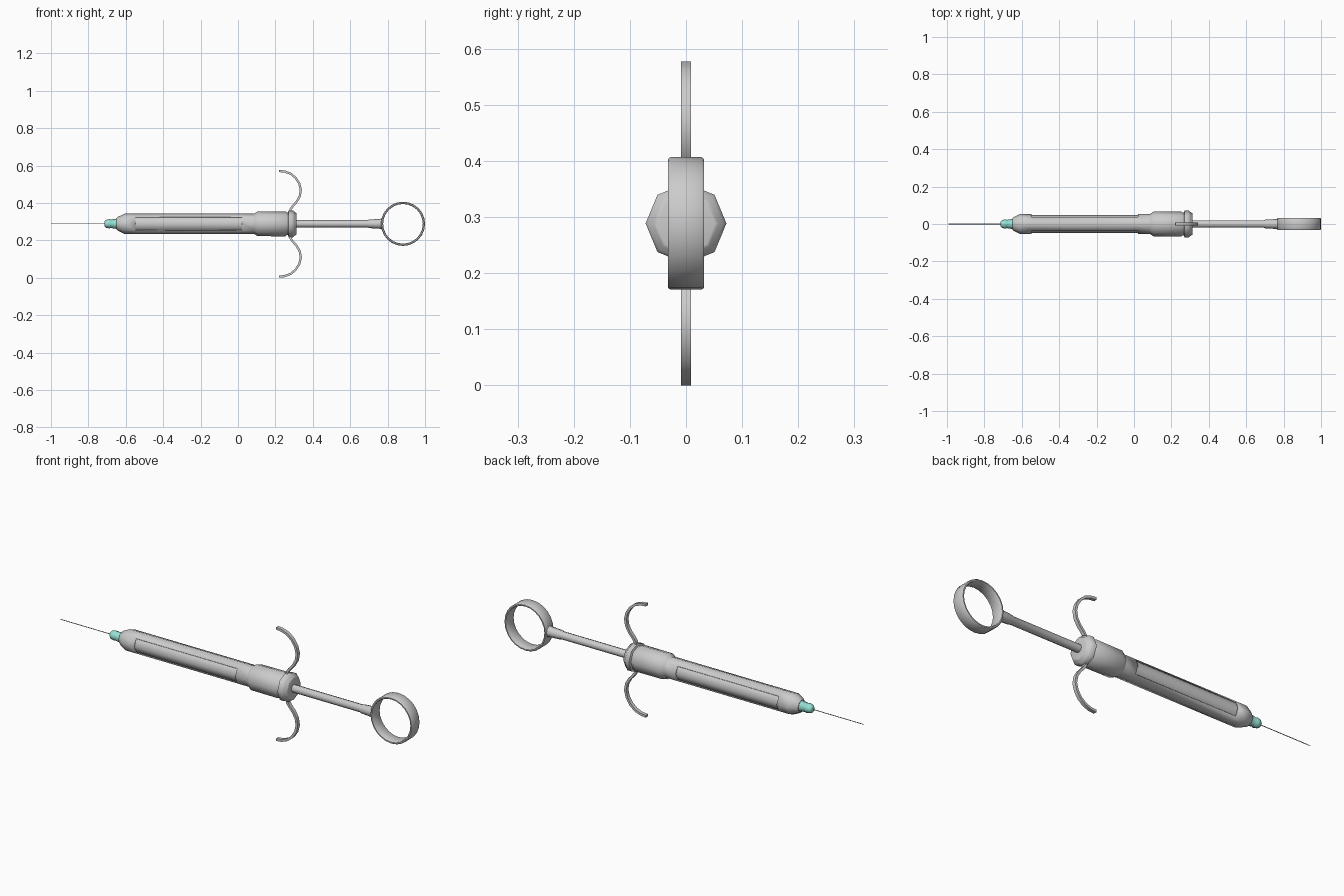
import bpy, bmesh, math
from mathutils import Vector

if "Cube" in bpy.data.objects:
    bpy.data.objects.remove(bpy.data.objects["Cube"])

CZ = 0.2885  # height of the long axis


def finish(name, bm, angle=50, mat=None):
    bmesh.ops.recalc_face_normals(bm, faces=bm.faces)
    me = bpy.data.meshes.new(name)
    bm.to_mesh(me)
    bm.free()
    ob = bpy.data.objects.new(name, me)
    bpy.context.collection.objects.link(ob)
    if mat:
        me.materials.append(mat)
    bpy.ops.object.select_all(action='DESELECT')
    ob.select_set(True)
    bpy.context.view_layer.objects.active = ob
    bpy.ops.object.shade_smooth_by_angle(angle=math.radians(angle))
    return ob


def lathe(profile, n=8, caps=True):
    """Revolve (x, radius) points around the long axis."""
    bm = bmesh.new()
    rings = []
    for x, r in profile:
        rings.append([bm.verts.new((x, r * math.cos(2 * math.pi * i / n),
                                    CZ + r * math.sin(2 * math.pi * i / n))) for i in range(n)])
    for a, b in zip(rings, rings[1:]):
        for i in range(n):
            j = (i + 1) % n
            bm.faces.new((a[i], a[j], b[j], b[i]))
    if caps:
        bm.faces.new(rings[0])
        bm.faces.new(rings[-1])
    return bm


teal = bpy.data.materials.new("teal_plastic")
teal.diffuse_color = (0.30, 0.75, 0.66, 1)
teal.use_nodes = True
teal.node_tree.nodes["Principled BSDF"].inputs["Base Color"].default_value = teal.diffuse_color

# Needle and its coloured hub
finish("needle", lathe([(-1.0, 0.0008), (-0.985, 0.0018), (-0.70, 0.0018)]))
finish("needle_hub", lathe([(-0.714, 0.013), (-0.706, 0.021), (-0.686, 0.025),
                            (-0.681, 0.022), (-0.635, 0.030)]), mat=teal)

# Barrel shell with a long window on each side
W0, W1 = -0.547, 0.022
bm = lathe([(-0.65, 0.030), (-0.642, 0.037), (-0.607, 0.054), (W0, 0.054),
            (W1, 0.054), (0.10, 0.054)])
window = []
for f in bm.faces:
    c = f.calc_center_median()
    if W0 < c.x < W1 and len(f.verts) == 4 and abs(c.y) > abs(c.z - CZ):
        window.append(f)
bmesh.ops.delete(bm, geom=window, context='FACES')
barrel = finish("barrel", bm)
sol = barrel.modifiers.new("wall", 'SOLIDIFY')
sol.thickness = 0.005
sol.offset = -1

# Cartridge seen through the windows
finish("cartridge", lathe([(-0.60, 0.047), (0.06, 0.047)]))

# Sleeve with groove and end flange
finish("sleeve", lathe([(0.085, 0.053), (0.105, 0.066), (0.252, 0.067), (0.260, 0.061),
                        (0.267, 0.061), (0.271, 0.072), (0.294, 0.072),
                        (0.299, 0.066), (0.312, 0.058), (0.314, 0.052)]))

# Plunger rod with flared end
finish("plunger_rod", lathe([(0.30, 0.020), (0.695, 0.020), (0.702, 0.023),
                             (0.755, 0.026), (0.768, 0.028)]))

# Thumb ring: band swept around y
bm = bmesh.new()
section = [(0.118, -0.028), (0.118, 0.028), (0.115, 0.032), (0.109, 0.032),
           (0.106, 0.028), (0.106, -0.028), (0.109, -0.032), (0.115, -0.032)]
N = 24
loops = []
for i in range(N):
    a = 2 * math.pi * i / N
    loops.append([bm.verts.new((0.882 + r * math.cos(a), y, CZ + r * math.sin(a)))
                  for r, y in section])
for i in range(N):
    p, q = loops[i], loops[(i + 1) % N]
    for k in range(8):
        m = (k + 1) % 8
        bm.faces.new((p[k], p[m], q[m], q[k]))
finish("thumb_ring", bm)

# Finger grips: flat curved strips, upper and mirrored lower
path = [(0.22, 0.571), (0.25, 0.568), (0.282, 0.556), (0.308, 0.534), (0.327, 0.505),
        (0.336, 0.470), (0.330, 0.435), (0.314, 0.407), (0.292, 0.382), (0.281, 0.366),
        (0.281, 0.345)]
for name, s in (("upper_finger_grip", 1), ("lower_finger_grip", -1)):
    bm = bmesh.new()
    loops = []
    for i, (x, z) in enumerate(path):
        a = Vector(path[max(i - 1, 0)])
        b = Vector(path[min(i + 1, len(path) - 1)])
        t = (b - a).normalized()
        nx, nz = -t.y * 0.006, t.x * 0.006
        loops.append([bm.verts.new((x + e * nx, y, CZ + s * (z + e * nz - CZ)))
                      for e, y in ((1, -0.009), (1, 0.009), (-1, 0.009), (-1, -0.009))])
    for p, q in zip(loops, loops[1:]):
        for k in range(4):
            m = (k + 1) % 4
            bm.faces.new((p[k], p[m], q[m], q[k]))
    bm.faces.new(loops[0])
    bm.faces.new(loops[-1])
    finish(name, bm)
